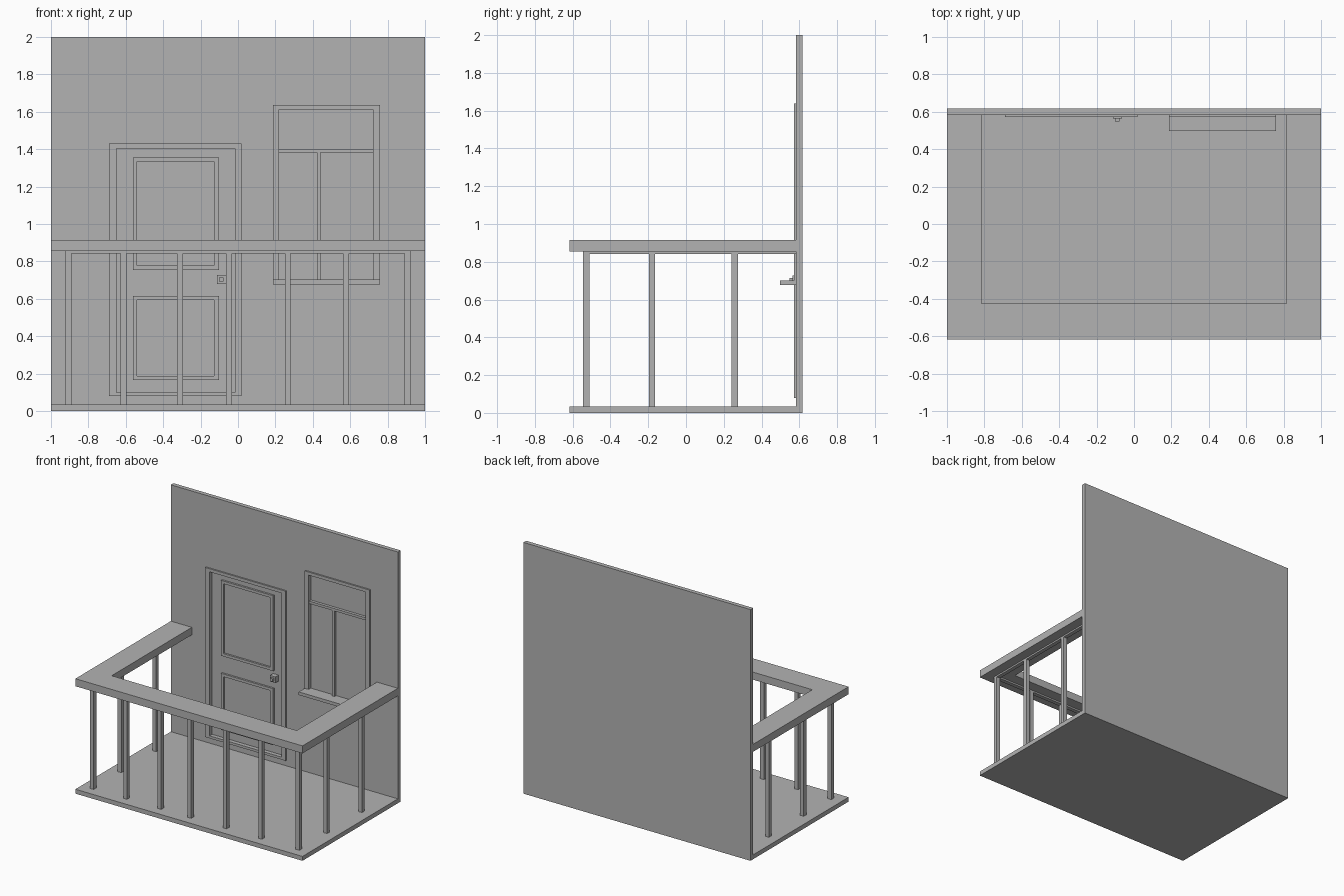
import bpy
import bmesh

if "Cube" in bpy.data.objects:
    bpy.data.objects.remove(bpy.data.objects["Cube"], do_unlink=True)

grey = bpy.data.materials.new("plain grey")
grey.use_nodes = True
grey.diffuse_color = (0.45, 0.45, 0.45, 1)
grey.node_tree.nodes["Principled BSDF"].inputs["Base Color"].default_value = (0.45, 0.45, 0.45, 1)


def make(name, bm):
    bmesh.ops.recalc_face_normals(bm, faces=bm.faces)
    mesh = bpy.data.meshes.new(name)
    bm.to_mesh(mesh)
    bm.free()
    mesh.materials.append(grey)
    obj = bpy.data.objects.new(name, mesh)
    bpy.context.collection.objects.link(obj)
    return obj


def box(name, x, y, z):
    """Box spanning the (low, high) ranges on each axis."""
    bm = bmesh.new()
    bmesh.ops.create_cube(bm, size=1)
    for v in bm.verts:
        v.co = [r[0] if c < 0 else r[1] for c, r in zip(v.co, (x, y, z))]
    return make(name, bm)


def prism(name, rings, to_point, offset):
    """Join two matching outlines with quads, then extrude them."""
    bm = bmesh.new()
    a, b = ([bm.verts.new(to_point(p)) for p in ring] for ring in rings)
    n = len(a)
    closed = n if rings[0][0] != rings[0][-1] and n == 4 and rings[2:] == [] and offset[1] else n - 1
    faces = [bm.faces.new((a[i], a[(i + 1) % n], b[(i + 1) % n], b[i])) for i in range(closed)]
    out = bmesh.ops.extrude_face_region(bm, geom=faces)["geom"]
    moved = [g for g in out if isinstance(g, bmesh.types.BMVert)]
    bmesh.ops.translate(bm, verts=moved, vec=offset)
    return make(name, bm)


def rect(x, z):
    return [(x[0], z[0]), (x[1], z[0]), (x[1], z[1]), (x[0], z[1])]


def frame(name, outer, inner, front, back):
    """Closed rectangular frame standing against the wall."""
    return prism(name, [rect(*outer), rect(*inner)],
                 lambda p: (p[0], front, p[1]), (0, back - front, 0))


def rail(name, outer, inner, z):
    """U-shaped rail, open at the wall; each size is (half width, front y)."""
    def path(s):
        return [(-s[0], WALL), (-s[0], s[1]), (s[0], s[1]), (s[0], WALL)]
    return prism(name, [path(outer), path(inner)],
                 lambda p: (p[0], p[1], z[0]), (0, 0, z[1] - z[0]))


WALL, BACK, EDGE = 0.583, 0.617, -0.617
PANE = 0.603
FRAME_FRONT = 0.571

# Floor and wall, with shallow openings for door and window
box("floor", (-1, 1), (EDGE, WALL), (0, 0.035))
wall = box("wall", (-1, 1), (WALL, BACK), (0, 2))
door_in = ((-0.65, -0.015), (0.1, 1.405))
window_in = ((0.22, 0.722), (0.7, 1.612))
for x, z in (door_in, window_in):
    cutter = box("opening_cutter", x, (0.5, PANE), z)
    cutter.hide_render = True
    mod = wall.modifiers.new("opening", "BOOLEAN")
    mod.operation = "DIFFERENCE"
    mod.object = cutter
    bpy.context.view_layer.objects.active = wall
    bpy.ops.object.modifier_apply(modifier=mod.name)
    bpy.data.objects.remove(cutter, do_unlink=True)

# Railing
rail("handrail", (1, EDGE), (0.815, -0.425), (0.855, 0.915))
rail("under_rail", (0.922, -0.545), (0.89, -0.512), (0.842, 0.855))
W = 0.016
for x in (-0.906, -0.612, -0.311, -0.047, 0.266, 0.577, 0.906):
    box("front_baluster", (x - W, x + W), (-0.545, -0.512), (0.035, 0.842))
for y in (-0.18, 0.258):
    for side in (-0.906, 0.906):
        box("side_baluster", (side - W, side + W), (y - W, y + W), (0.035, 0.842))

# Door with two moulded panels and a handle
frame("door_frame", ((-0.69, 0.02), (0.08, 1.43)), door_in, FRAME_FRONT, WALL)
for low, high in ((0.165, 0.615), (0.755, 1.355)):
    frame("door_moulding", ((-0.562, -0.102), (low, high)),
          ((-0.54, -0.128), (low + 0.022, high - 0.022)), 0.588, PANE)
box("handle_base", (-0.113, -0.065), (0.563, PANE), (0.68, 0.728))
box("handle_knob", (-0.101, -0.078), (0.547, 0.563), (0.692, 0.715))

# Window with glazing bars and sill
frame("window_frame", ((0.187, 0.758), (0.68, 1.637)), window_in, FRAME_FRONT, WALL)
box("window_transom", (0.22, 0.722), (0.58, PANE), (1.382, 1.402))
box("window_mullion", (0.422, 0.442), (0.58, PANE), (0.7, 1.382))
box("window_sill", (0.187, 0.758), (0.497, WALL), (0.677, 0.702))
